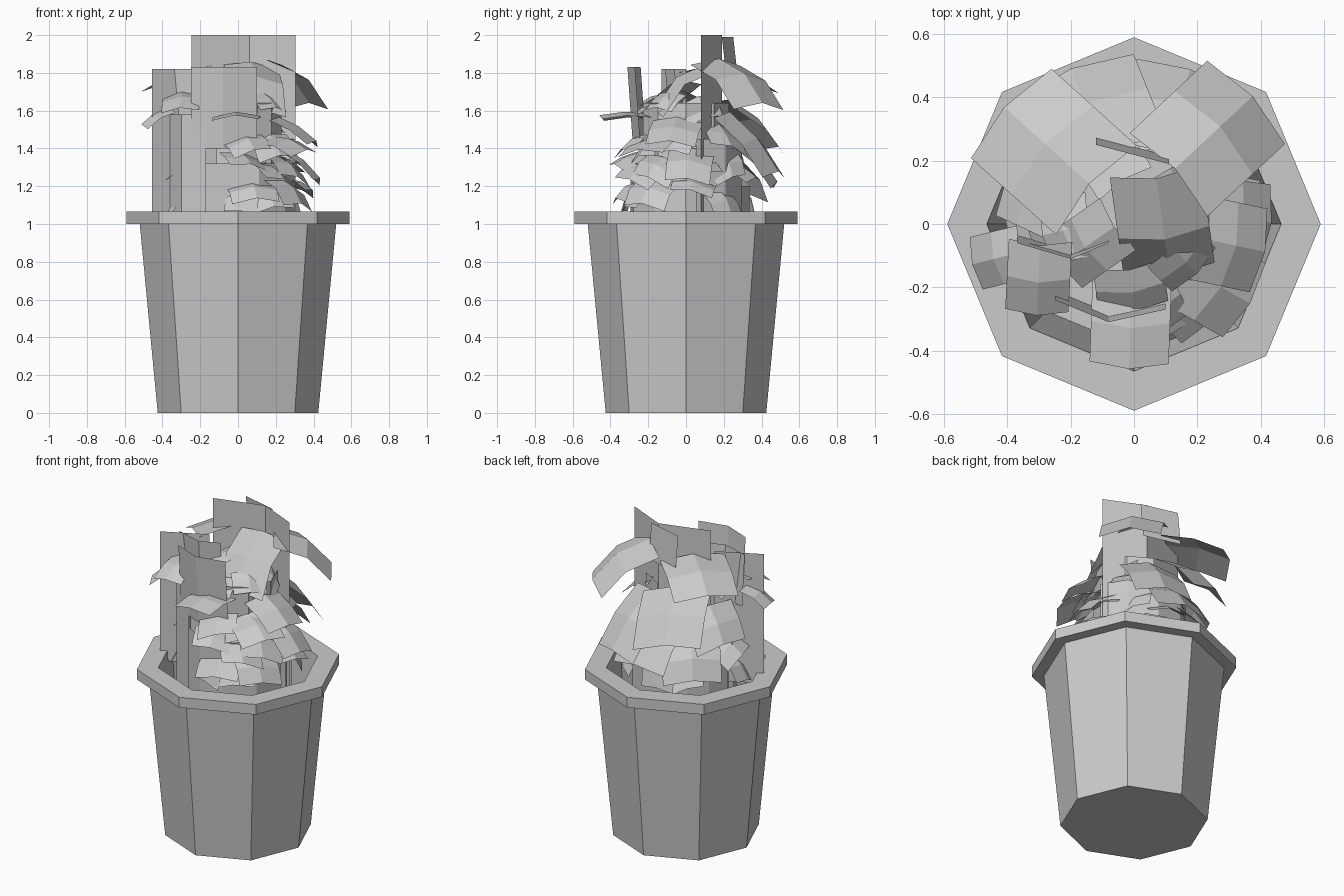
import bpy, bmesh, math, random
from mathutils import Vector

random.seed(11)
cube = bpy.data.objects.get("Cube")
if cube:
    bpy.data.objects.remove(cube)

grey = bpy.data.materials.new("plain_grey")
grey.use_nodes = True
grey.diffuse_color = (0.6, 0.6, 0.6, 1)
grey.node_tree.nodes["Principled BSDF"].inputs["Base Color"].default_value = (0.6, 0.6, 0.6, 1)


def make(name, bm):
    mesh = bpy.data.meshes.new(name)
    bm.to_mesh(mesh)
    bm.free()
    mesh.materials.append(grey)
    obj = bpy.data.objects.new(name, mesh)
    bpy.context.collection.objects.link(obj)
    return obj


def grid(name, rows):
    """Skin a list of equally long point rows."""
    bm = bmesh.new()
    vs = [[bm.verts.new(p) for p in row] for row in rows]
    for a, b in zip(vs, vs[1:]):
        for i in range(len(a) - 1):
            bm.faces.new((a[i], a[i + 1], b[i + 1], b[i]))
    return make(name, bm)


def leaf(name, az, r, z, width, length, pitch, bend, twist=0, roll=0):
    """Bent sheet leaving the pile outward at azimuth az and drooping."""
    a, t = math.radians(az), math.radians(az + twist)
    out = Vector((math.cos(t), math.sin(t), 0))
    side = Vector((-out.y, out.x, math.tan(math.radians(roll))))
    p = Vector((r * math.cos(a), r * math.sin(a), z))
    rows = []
    for k in range(3):
        row = [p + side * width * s for s in (-0.5, 0, 0.5)]
        row[1] += Vector((0, 0, 0.1 * width)) + out * 0.08 * width
        rows.append(row)
        q = math.radians(pitch + bend * k)
        p = p + (out * math.cos(q) - Vector((0, 0, math.sin(q)))) * length / 2
    return grid(name, rows)


def upright(name, path, low, high, lean=(0, 0)):
    """Standing sheet folded along a plan path; lean shifts its lower edge."""
    return grid(name, [[(x + lean[0], y + lean[1], low) for x, y in path],
                       [(x, y, high) for x, y in path]])


# Octagonal bin with flat rim and hollow inside
profile = [(0.425, 0), (0.52, 1.0), (0.59, 1.0), (0.59, 1.065), (0.465, 1.065), (0.39, 0.1)]
bm = bmesh.new()
rings = [[bm.verts.new((r * math.cos(i * math.pi / 4), r * math.sin(i * math.pi / 4), z))
          for i in range(8)] for r, z in profile]
for a, b in zip(rings, rings[1:]):
    for i in range(8):
        j = (i + 1) % 8
        bm.faces.new((a[i], a[j], b[j], b[i]))
bm.faces.new(rings[0][::-1])
bm.faces.new(rings[-1])
bmesh.ops.recalc_face_normals(bm, faces=bm.faces)
make("bin", bm)

# Tall folded sheets standing in the pile
upright("tall_back_sheet", [(-0.245, 0.1), (0.06, 0.19), (0.305, 0.08)], 0.8, 2.0)
upright("tall_left_sheet", [(-0.455, -0.13), (-0.2, 0)], 1.0, 1.82)
upright("short_left_sheet", [(-0.36, -0.08), (-0.3, -0.19), (-0.17, -0.25)], 0.9, 1.58)
upright("front_folded_sheet", [(-0.25, -0.24), (-0.08, -0.31), (0.1, -0.27)], 1.4, 1.83, (0, 0.03))
upright("side_folded_sheet", [(-0.37, -0.06), (-0.2, -0.11), (-0.08, -0.06)], 1.5, 1.82, (0, 0.025))
upright("top_scrap", [(-0.12, 0.25), (0.11, 0.19)], 1.77, 1.99, (0, 0.025))

# Rolled sheets forming the core of the pile
for n, (radius, top, start, turn) in enumerate([(0.3, 1.32, 190, 170), (0.23, 1.64, 240, 200),
                                                (0.3, 1.45, 10, 170), (0.34, 1.2, 60, 110)]):
    arc = [math.radians(start + turn * i / 5) for i in range(6)]
    upright(f"rolled_sheet_{n}", [(radius * math.cos(t), radius * math.sin(t)) for t in arc], 0.8, top)

# Large drooping sheets: azimuth, radius, height, width, length, pitch, bend, twist
large = [
    (55, 0.19, 1.84, 0.36, 0.42, 22, 26, -12),
    (138, 0.16, 1.80, 0.38, 0.38, 8, 16, 0),
    (112, 0.22, 1.62, 0.40, 0.38, 32, 20, 0),
    (70, 0.22, 1.56, 0.34, 0.42, 42, 14, 0),
    (88, 0.24, 1.42, 0.36, 0.32, 38, 18, 0),
    (130, 0.27, 1.32, 0.34, 0.26, 40, 25, 0),
    (68, 0.18, 1.83, 0.29, 0.42, 22, 34, -150),
    (180, 0.05, 1.74, 0.2, 0.25, 25, 15, 35),
    (-92, 0.18, 1.56, 0.25, 0.26, -4, 12, 0),
    (-170, 0.3, 1.68, 0.2, 0.24, 12, 18, 77),
    (194, 0.36, 1.6, 0.17, 0.18, 20, 20, 0),
    (-12, 0.2, 1.54, 0.27, 0.24, 25, 14, 0),
    (8, 0.22, 1.38, 0.24, 0.26, 30, 18, -15),
    (-40, 0.2, 1.44, 0.27, 0.24, 8, 20, 10),
    (-75, 0.24, 1.2, 0.26, 0.16, 20, 30, 0),
    (-35, 0.25, 1.22, 0.26, 0.2, 30, 30, 0),
    (155, 0.24, 1.5, 0.32, 0.25, 40, 15, 0),
]
for n, spec in enumerate(large):
    leaf(f"large_sheet_{n}", *spec, roll=random.uniform(-8, 8))

# Small scraps in tiers around the pile, leaving the front left bare
for tier, (z, count, r) in enumerate([(1.2, 8, 0.26), (1.32, 9, 0.23), (1.46, 8, 0.2), (1.64, 5, 0.13)]):
    for i in range(count):
        az = 360 * (i + 0.5 * (tier % 2)) / count + random.uniform(-12, 12)
        if 195 < az < 245:
            continue
        leaf(f"scrap_{tier}_{i}", az, r, z + random.uniform(-0.04, 0.05),
             random.uniform(0.17, 0.26), random.uniform(0.13, 0.2), random.uniform(15, 50),
             random.uniform(10, 30), random.uniform(-25, 25), random.uniform(-18, 18))
